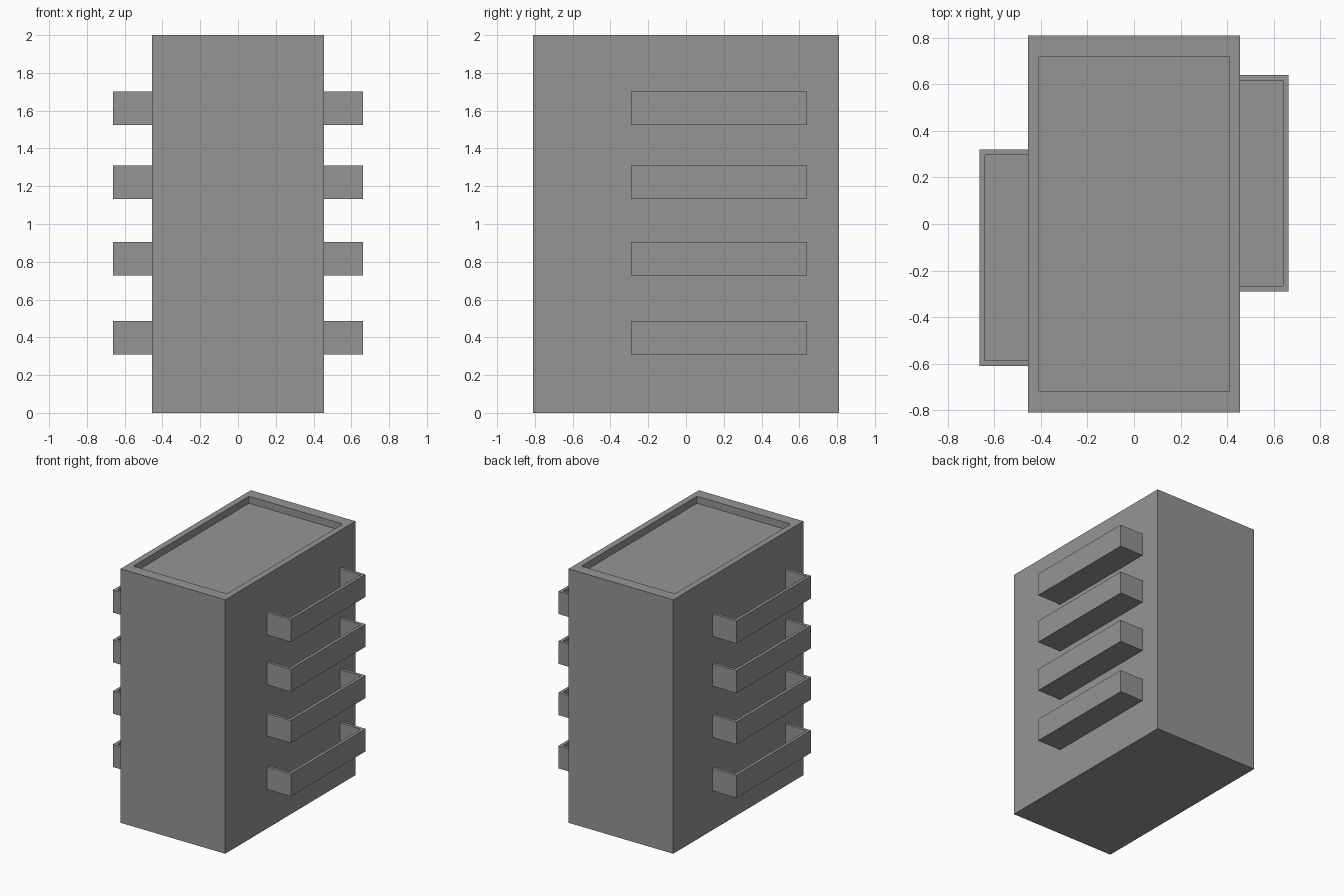
import bpy
import bmesh

default = bpy.data.objects.get("Cube")
if default:
    bpy.data.objects.remove(default, do_unlink=True)

grey = bpy.data.materials.new("mid grey")
grey.use_nodes = True
colour = (0.3, 0.3, 0.3, 1)
grey.diffuse_color = colour
grey.node_tree.nodes["Principled BSDF"].inputs["Base Color"].default_value = colour


def open_box(name, outer, inner, bottom, top, floor):
    """Box with an open recess; outer and inner are (x0, x1, y0, y1)."""
    bm = bmesh.new()

    def ring(rect, z):
        x0, x1, y0, y1 = rect
        return [bm.verts.new((x, y, z)) for x, y in
                ((x0, y0), (x1, y0), (x1, y1), (x0, y1))]

    rings = [ring(outer, bottom), ring(outer, top),
             ring(inner, top), ring(inner, floor)]
    for low, high in zip(rings, rings[1:]):
        for i in range(4):
            j = (i + 1) % 4
            bm.faces.new((low[i], low[j], high[j], high[i]))
    bm.faces.new(rings[0][::-1])
    bm.faces.new(rings[-1])
    bmesh.ops.recalc_face_normals(bm, faces=bm.faces)
    mesh = bpy.data.meshes.new(name)
    bm.to_mesh(mesh)
    bm.free()
    mesh.materials.append(grey)
    obj = bpy.data.objects.new(name, mesh)
    bpy.context.collection.objects.link(obj)


# Main block with a shallow recessed roof
HALF_X, HALF_Y = 0.456, 0.81
open_box("main_block", (-HALF_X, HALF_X, -HALF_Y, HALF_Y),
         (-0.408, 0.408, -0.72, 0.72), 0, 2, 1.945)

# Open balcony trays, their inner edge buried in the block
WALL = 0.023
REACH = 0.663
HEIGHT = 0.178
for side, sign, y0, y1 in (("left", 1, -0.29, 0.64), ("right", -1, -0.61, 0.32)):
    for level, z in enumerate((0.308, 0.728, 1.132, 1.524), 1):
        outer_x = sorted((sign * (HALF_X - 0.02), sign * REACH))
        inner_x = sorted((sign * (HALF_X - 0.01), sign * (REACH - WALL)))
        open_box(f"{side}_balcony_{level}", (*outer_x, y0, y1),
                 (*inner_x, y0 + WALL, y1 - WALL),
                 z, z + HEIGHT, z + WALL)
